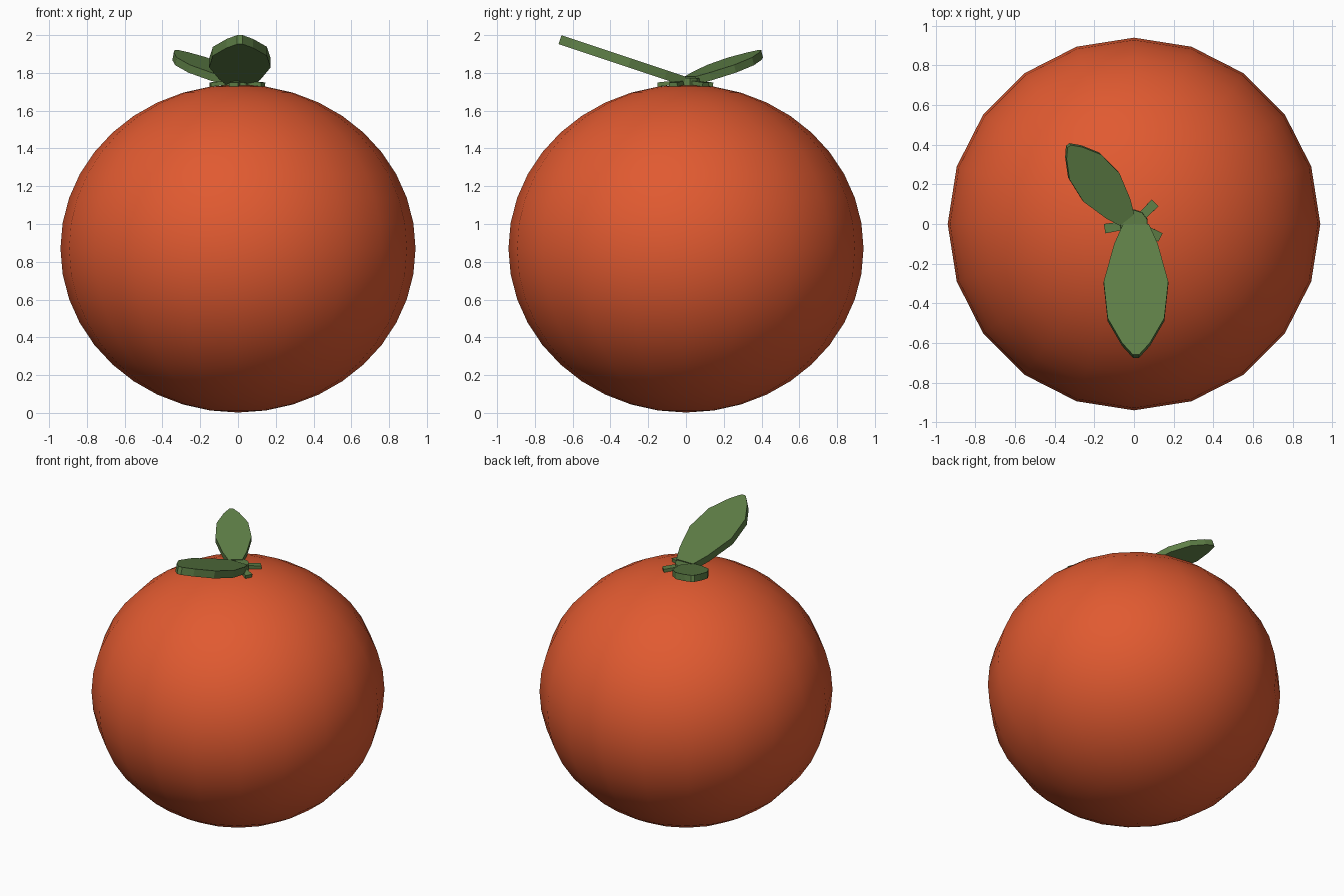
import bpy, bmesh, math
from mathutils import Matrix, Vector

if "Cube" in bpy.data.objects:
    bpy.data.objects.remove(bpy.data.objects["Cube"])


def material(name, rgb):
    m = bpy.data.materials.new(name)
    m.diffuse_color = (*rgb, 1.0)
    m.use_nodes = True
    m.node_tree.nodes["Principled BSDF"].inputs["Base Color"].default_value = m.diffuse_color
    return m


ORANGE = material("orange_red_skin", (0.75, 0.102, 0.03))
GREEN = material("leaf_green", (0.112, 0.21, 0.062))


def finish(bm, name, mat):
    bmesh.ops.recalc_face_normals(bm, faces=bm.faces)
    me = bpy.data.meshes.new(name)
    bm.to_mesh(me)
    bm.free()
    me.materials.append(mat)
    ob = bpy.data.objects.new(name, me)
    bpy.context.collection.objects.link(ob)
    return ob


def plate(outline, thick, matrix, name):
    """Flat outline in local XY (top at z=0), thickened downwards, then placed."""
    bm = bmesh.new()
    top = [bm.verts.new((x, y, 0)) for x, y in outline]
    low = [bm.verts.new((x, y, -thick)) for x, y in outline]
    bm.faces.new(top)
    bm.faces.new(low[::-1])
    n = len(top)
    for i in range(n):
        j = (i + 1) % n
        bm.faces.new((top[i], low[i], low[j], top[j]))
    bm.transform(matrix)
    return finish(bm, name, GREEN)


# Fruit: slightly squashed, smooth 20-sided sphere
bm = bmesh.new()
bmesh.ops.create_uvsphere(bm, u_segments=20, v_segments=20, radius=1.0)
bm.transform(Matrix.Translation((0, 0, 0.87)) @ Matrix.Diagonal((0.94, 0.94, 0.868, 1)))
for f in bm.faces:
    f.smooth = True
finish(bm, "fruit_body", ORANGE)

# Leaves: (distance along leaf, half width), mirrored about the midrib
HALF = [(0.0, 0.065), (0.105, 0.11), (0.306, 0.163), (0.50, 0.143), (0.632, 0.07), (0.695, 0.015)]


def leaf(name, base, heading, slope, scale, thick):
    pts = [(d * scale, -w * scale) for d, w in HALF]
    pts += [(d * scale, w * scale) for d, w in reversed(HALF)]
    m = (Matrix.Translation(Vector(base))
         @ Matrix.Rotation(math.radians(heading), 4, 'Z')
         @ Matrix.Rotation(-math.atan(slope), 4, 'Y'))
    plate(pts, thick, m, name)


leaf("large_leaf", (0.01, 0.0, 1.78), -90, 0.333, 1.0, 0.05)
leaf("small_leaf", (-0.035, 0.02, 1.78), 128.2, 0.30, 0.71, 0.043)

# Calyx: five short arms around a small stem stub
for i in range(5):
    m = (Matrix.Translation((0, 0, 1.765))
         @ Matrix.Rotation(math.radians(45 + 72 * i), 4, 'Z')
         @ Matrix.Rotation(math.radians(6), 4, 'Y'))
    plate([(0.0, -0.02), (0.151, -0.024), (0.151, 0.024), (0.0, 0.02)], 0.022, m,
          f"calyx_arm_{i + 1}")

bm = bmesh.new()
bmesh.ops.create_cone(bm, cap_ends=True, segments=10, radius1=0.075, radius2=0.07, depth=0.07,
                      matrix=Matrix.Translation((0, 0, 1.738)))
finish(bm, "stem_stub", GREEN)
